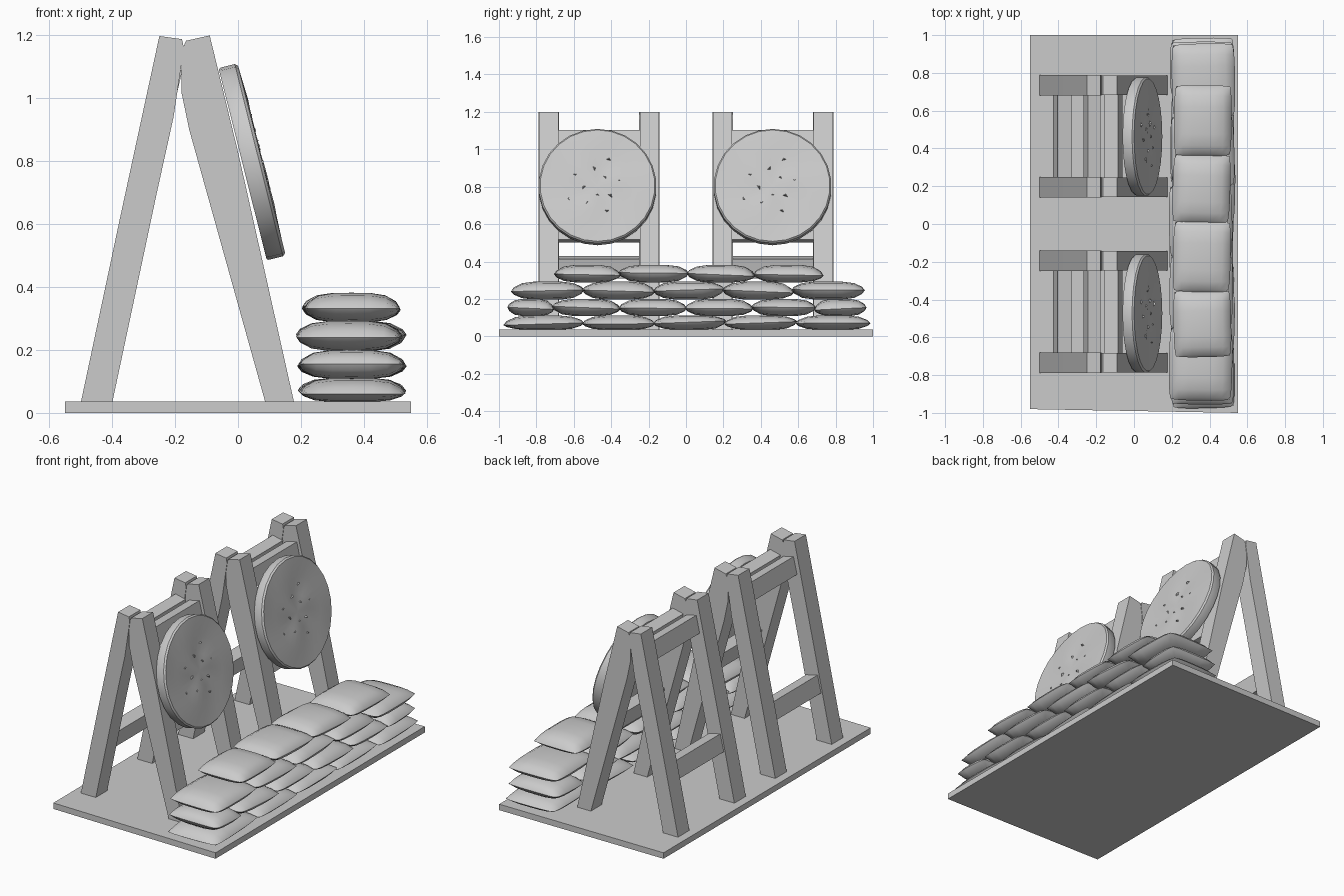
import bpy, bmesh, math, random
from mathutils import Matrix, Vector

if "Cube" in bpy.data.objects:
    bpy.data.objects.remove(bpy.data.objects["Cube"])

random.seed(4)
grey = bpy.data.materials.new("plain_grey")
grey.diffuse_color = (0.6, 0.6, 0.6, 1)
grey.use_nodes = True
grey.node_tree.nodes["Principled BSDF"].inputs["Base Color"].default_value = grey.diffuse_color


def finish(bm, name, smooth=False):
    bmesh.ops.recalc_face_normals(bm, faces=bm.faces)
    me = bpy.data.meshes.new(name)
    bm.to_mesh(me)
    bm.free()
    ob = bpy.data.objects.new(name, me)
    bpy.context.collection.objects.link(ob)
    me.materials.append(grey)
    if smooth:
        bpy.ops.object.select_all(action='DESELECT')
        ob.select_set(True)
        bpy.context.view_layer.objects.active = ob
        bpy.ops.object.shade_smooth_by_angle(angle=math.radians(40))
    return ob


def extrude_y(name, profile, y0, y1):
    """Closed x-z profile extruded along y."""
    bm = bmesh.new()
    f = bm.faces.new([bm.verts.new((x, y0, z)) for x, z in profile])
    r = bmesh.ops.extrude_face_region(bm, geom=[f])
    vs = [v for v in r["geom"] if isinstance(v, bmesh.types.BMVert)]
    bmesh.ops.translate(bm, verts=vs, vec=(0, y1 - y0, 0))
    return finish(bm, name)


def crossbar(name, x, z, w, h, tilt, y0, y1):
    m = Matrix.Rotation(tilt, 2)
    pts = [(-w/2, -h/2), (w/2, -h/2), (w/2, h/2), (-w/2, h/2)]
    prof = [m @ Vector(p) + Vector((x, z)) for p in pts]
    return extrude_y(name, prof, y0, y1)


# Base board
bm = bmesh.new()
foot = [(-0.55, -0.98), (0.55, -1.0), (0.55, 1.0), (-0.55, 1.0)]
f = bm.faces.new([bm.verts.new((x, y, 0)) for x, y in foot])
r = bmesh.ops.extrude_face_region(bm, geom=[f])
bmesh.ops.translate(bm, vec=(0, 0, 0.036),
                    verts=[v for v in r["geom"] if isinstance(v, bmesh.types.BMVert)])
finish(bm, "base_board")

# Trestle leg profiles, slightly warped timber
BACK_LEG = [(-0.505, 0.008), (-0.405, 0.008), (-0.258, 0.70), (-0.205, 0.94),
            (-0.172, 1.16), (-0.178, 1.188), (-0.25, 1.198), (-0.375, 0.62)]
FRONT_LEG = [(0.094, 0.008), (0.184, 0.008), (0.0, 0.83), (-0.09, 1.2),
             (-0.165, 1.183), (-0.18, 1.15), (-0.18, 1.02), (-0.155, 0.9)]


def target(name, cy):
    """Straw disc with a crisp rim and a slightly bumpy face."""
    bm = bmesh.new()
    seg, rings = 26, [(0, -0.031), (0.311, -0.031), (0.315, -0.024), (0.315, 0.022),
                      (0.307, 0.031), (0.2, 0.031), (0.1, 0.029), (0, 0.030)]
    loops = []
    for rad, h in rings:
        if rad == 0:
            loops.append([bm.verts.new((0, 0, h))] * seg)
            continue
        loop = []
        for i in range(seg):
            a = 2 * math.pi * i / seg
            bump = 0.005 * math.sin(3 * a + rad * 20) if rad < 0.25 else 0
            loop.append(bm.verts.new((rad * math.cos(a), rad * math.sin(a), h + bump)))
        loops.append(loop)
    for a, b in zip(loops, loops[1:]):
        for i in range(seg):
            j = (i + 1) % seg
            bm.faces.new(list(dict.fromkeys([a[i], a[j], b[j], b[i]])))
    # small straw nicks around the centre
    for i in range(11):
        a, rad = i * 2.4, 0.05 + 0.012 * i
        m = Matrix.Translation((rad * math.cos(a), rad * math.sin(a), 0.030))
        m = m @ Matrix.Rotation(random.uniform(0, 6), 4, 'Z') @ Matrix.Diagonal((1.4, 0.7, 1, 1))
        bmesh.ops.create_cone(bm, cap_ends=True, segments=3, radius1=0.013,
                              radius2=0.003, depth=0.012, matrix=m)
    place = Matrix.Translation((0.045, cy, 0.798)) @ Matrix.Rotation(math.radians(75.9), 4, 'Y')
    bmesh.ops.transform(bm, matrix=place, verts=bm.verts)
    finish(bm, name, True)


# Two trestles, each carrying a target
for side, cy, ty in (("left", -0.465, -0.473), ("right", 0.465, 0.463)):
    for end, s in (("near", -1), ("far", 1)):
        a, b = cy + s * 0.215, cy + s * 0.324
        extrude_y(f"{side}_{end}_back_leg", BACK_LEG, a, b)
        extrude_y(f"{side}_{end}_front_leg", FRONT_LEG, a + s * 0.003, b - s * 0.003)
    y0, y1 = cy - 0.23, cy + 0.23
    t = math.radians(13)
    crossbar(f"{side}_top_back_bar", -0.222, 1.045, 0.068, 0.105, -t, y0, y1)
    crossbar(f"{side}_top_front_bar", -0.108, 1.045, 0.072, 0.105, t, y0, y1)
    crossbar(f"{side}_low_back_bar", -0.378, 0.37, 0.078, 0.105, -t, y0, y1)
    crossbar(f"{side}_low_front_bar", 0.015, 0.56, 0.07, 0.105, t, y0, y1)
    target(f"{side}_target", ty)


def sandbag(name, x, y, z, w, l, h):
    """Pillow: two flat-topped grids meeting at a pinched seam."""
    bm = bmesh.new()
    n = 8
    turn = random.uniform(-0.03, 0.03)
    lean = random.uniform(-0.008, 0.008)
    sag = random.uniform(-0.008, 0.004)
    for s in (-1, 1):
        grid = {}
        for i in range(n + 1):
            for j in range(n + 1):
                u = math.sin((2 * i / n - 1) * math.pi / 2)
                v = math.sin((2 * j / n - 1) * math.pi / 2)
                k = ((1 - abs(u) ** 4) * (1 - abs(v) ** 4)) ** 0.7
                px = u * w / 2 * (1 - 0.06 * v ** 4)
                py = v * l / 2 * (1 - 0.04 * u ** 4)
                pz = s * k * h / 2 + (lean * v + sag) * (1 - k)
                grid[i, j] = bm.verts.new((px, py, pz))
        for i in range(n):
            for j in range(n):
                bm.faces.new([grid[i, j], grid[i + 1, j], grid[i + 1, j + 1], grid[i, j + 1]])
    bmesh.ops.remove_doubles(bm, verts=bm.verts, dist=0.0005)
    m = Matrix.Translation((x, y, z)) @ Matrix.Rotation(turn, 4, 'Z')
    bmesh.ops.transform(bm, matrix=m, verts=bm.verts)
    finish(bm, name, True)


# Sandbag wall: bag boundaries along y, height range, width
LAYERS = [
    ([-0.97, -0.55, -0.17, 0.21, 0.59, 0.98], 0.034, 0.112, 0.335),
    ([-0.95, -0.71, -0.355, 0.0, 0.355, 0.69, 0.96], 0.108, 0.200, 0.335),
    ([-0.93, -0.55, -0.17, 0.20, 0.57, 0.95], 0.196, 0.293, 0.335),
    ([-0.70, -0.355, 0.01, 0.365, 0.73], 0.288, 0.382, 0.305),
]
for row, (ys, z0, z1, w) in enumerate(LAYERS, 1):
    for i, (a, b) in enumerate(zip(ys, ys[1:]), 1):
        sandbag(f"sandbag_row{row}_{i}", 0.36 + random.uniform(-0.008, 0.008),
                (a + b) / 2, (z0 + z1) / 2, w, b - a + 0.01, z1 - z0)
